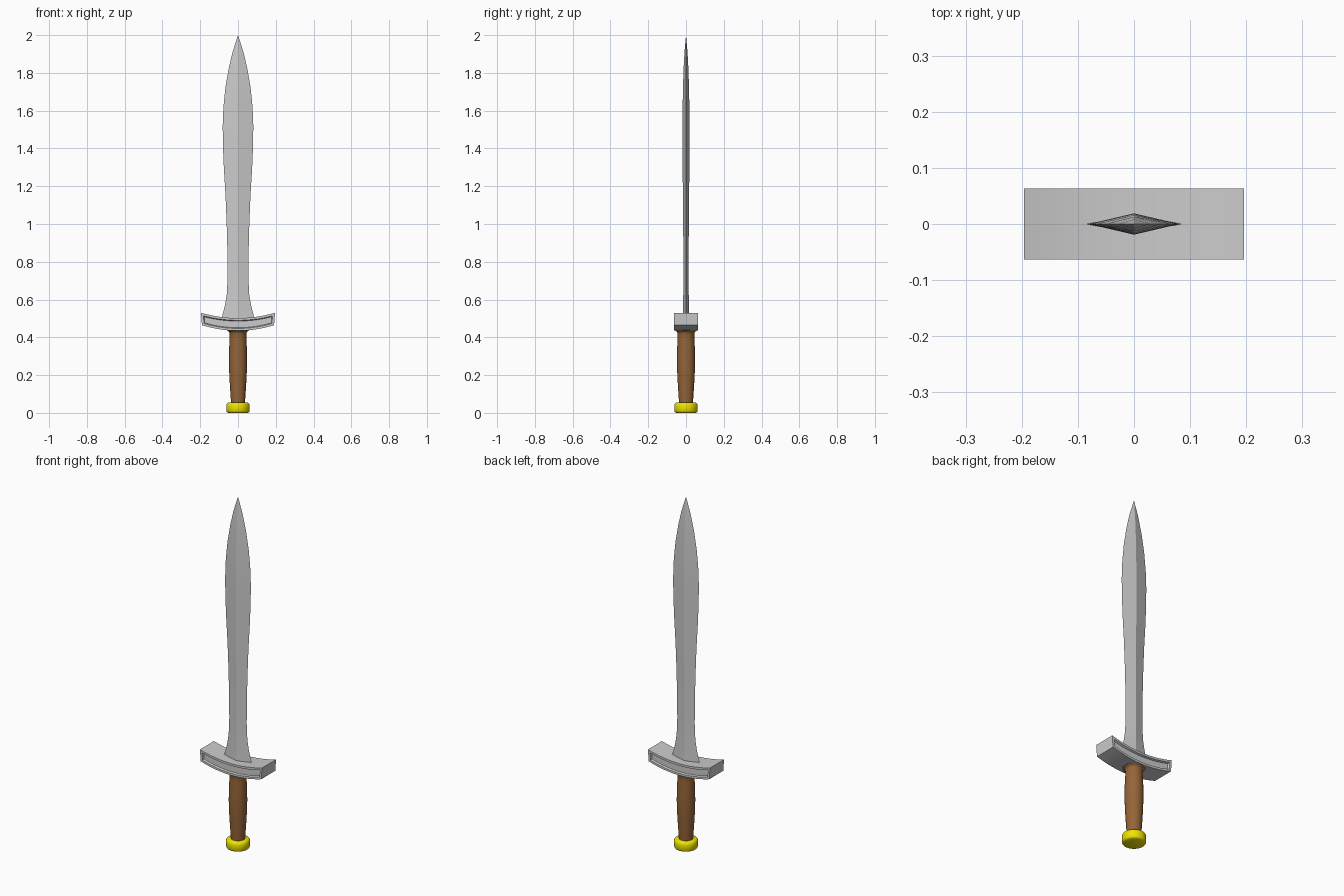
import bpy, bmesh, math

if "Cube" in bpy.data.objects:
    bpy.data.objects.remove(bpy.data.objects["Cube"])


def finish(name, bm, color=None, smooth=None):
    bmesh.ops.recalc_face_normals(bm, faces=bm.faces)
    me = bpy.data.meshes.new(name)
    bm.to_mesh(me)
    bm.free()
    ob = bpy.data.objects.new(name, me)
    bpy.context.collection.objects.link(ob)
    if color:
        mat = bpy.data.materials.new(name + "_color")
        mat.diffuse_color = (*color, 1)
        mat.use_nodes = True
        mat.node_tree.nodes["Principled BSDF"].inputs["Base Color"].default_value = mat.diffuse_color
        me.materials.append(mat)
    if smooth:
        bpy.ops.object.select_all(action='DESELECT')
        ob.select_set(True)
        bpy.context.view_layer.objects.active = ob
        bpy.ops.object.shade_smooth_by_angle(angle=math.radians(smooth))
    return ob


def skin(bm, rings):
    """Bridge successive closed rings of vertices."""
    for a, b in zip(rings, rings[1:]):
        n = len(a)
        for i in range(n):
            bm.faces.new((a[i], a[(i + 1) % n], b[(i + 1) % n], b[i]))


def lathe(name, profile, color, sides=32):
    bm = bmesh.new()
    angles = [2 * math.pi * i / sides for i in range(sides)]
    rings = [[bm.verts.new((r * math.cos(a), r * math.sin(a), z)) for a in angles]
             for r, z in profile]
    skin(bm, rings)
    bm.faces.new(rings[0])
    bm.faces.new(rings[-1])
    return finish(name, bm, color, 40)


# Blade: diamond section, leaf-shaped outline (z, half width, half thickness)
blade = [(0.49, 0.089, 0.017), (0.52, 0.082, 0.016), (0.57, 0.069, 0.015),
         (0.63, 0.059, 0.0145), (0.72, 0.055, 0.014), (0.85, 0.056, 0.014),
         (1.0, 0.060, 0.015), (1.15, 0.066, 0.0165), (1.3, 0.075, 0.018),
         (1.42, 0.080, 0.019), (1.52, 0.081, 0.019), (1.62, 0.077, 0.018),
         (1.72, 0.067, 0.016), (1.82, 0.050, 0.013), (1.91, 0.029, 0.008)]
bm = bmesh.new()
rings = [[bm.verts.new(p) for p in ((w, 0, z), (0, t, z), (-w, 0, z), (0, -t, z))]
         for z, w, t in blade]
skin(bm, rings)
bm.faces.new(rings[0])
tip = bm.verts.new((0, 0, 2))
for i in range(4):
    bm.faces.new((rings[-1][i], rings[-1][(i + 1) % 4], tip))
finish("blade", bm, smooth=20)

# Guard: upward-curving bar with recessed front and back panels
bm = bmesh.new()
rings = []
steps = 16
for i in range(steps + 1):
    u = 2 * i / steps - 1
    top, low = 0.502 + 0.028 * u * u, 0.435 + 0.029 * u * u
    rings.append([bm.verts.new(p) for p in (
        (0.196 * u, -0.063, top), (0.196 * u, 0.063, top),
        (0.191 * u, 0.063, low), (0.191 * u, -0.063, low))])
skin(bm, rings)
bm.faces.new(rings[0])
bm.faces.new(rings[-1])
bm.normal_update()
bmesh.ops.recalc_face_normals(bm, faces=bm.faces)
for side in (-1, 1):
    panel = [f for f in bm.faces if f.normal.y * side > 0.9]
    bmesh.ops.inset_region(bm, faces=panel, thickness=0.012, use_even_offset=True)
    bmesh.ops.inset_region(bm, faces=panel, thickness=0.004, depth=-0.010,
                           use_even_offset=True)
finish("guard", bm, smooth=30)

# Grip: swelling handle with a flared collar
lathe("grip", [(0.036, 0.04), (0.038, 0.07), (0.042, 0.13), (0.046, 0.20),
               (0.048, 0.27), (0.047, 0.34), (0.044, 0.40), (0.044, 0.422),
               (0.048, 0.430), (0.058, 0.436), (0.058, 0.445)], (0.30, 0.13, 0.04))

# Pommel: rounded disc
lathe("pommel", [(0.052, 0), (0.058, 0.003), (0.062, 0.010), (0.062, 0.042),
                 (0.058, 0.050), (0.052, 0.054), (0.034, 0.055)], (0.85, 0.76, 0.0))
